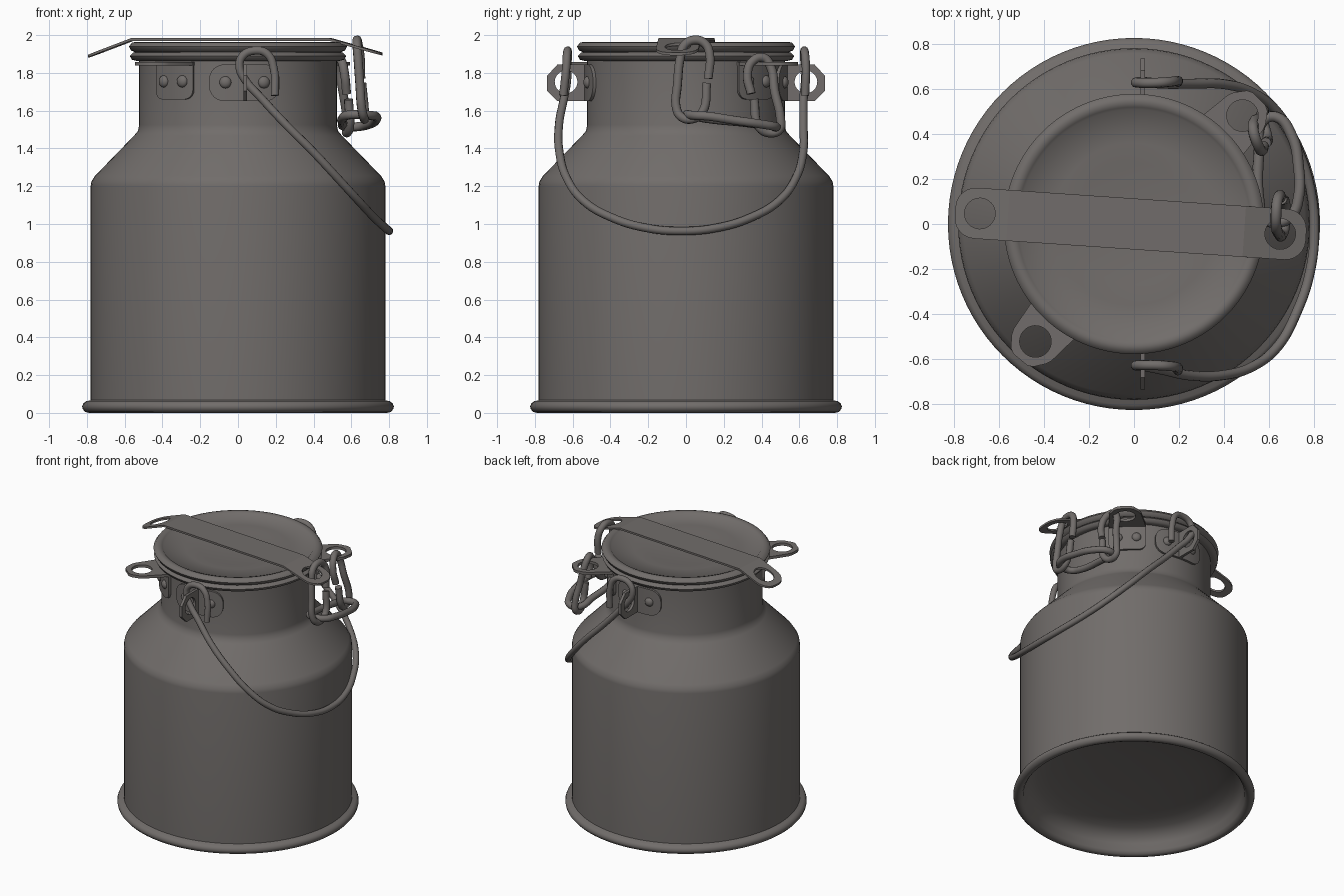
import bpy, bmesh, math
from mathutils import Matrix

if "Cube" in bpy.data.objects:
    bpy.data.objects.remove(bpy.data.objects["Cube"])

metal = bpy.data.materials.new("dull_grey_metal")
metal.diffuse_color = (0.165, 0.152, 0.145, 1)
metal.use_nodes = True
metal.node_tree.nodes["Principled BSDF"].inputs["Base Color"].default_value = metal.diffuse_color


def finish(name, mesh, angle=35):
    """Link a mesh as a named part with metal colour and smooth shading."""
    mesh.materials.clear()
    mesh.materials.append(metal)
    for p in mesh.polygons:
        p.use_smooth = True
        p.material_index = 0
    mesh.set_sharp_from_angle(angle=math.radians(angle))
    ob = bpy.data.objects.new(name, mesh)
    bpy.context.collection.objects.link(ob)
    return ob


def from_bm(name, bm, angle=35):
    bmesh.ops.recalc_face_normals(bm, faces=bm.faces)
    mesh = bpy.data.meshes.new(name)
    bm.to_mesh(mesh)
    bm.free()
    return finish(name, mesh, angle)


def lathe(name, profile, steps=96):
    bm = bmesh.new()
    vs = [bm.verts.new((r, 0, z)) for r, z in profile]
    es = [bm.edges.new(p) for p in zip(vs, vs[1:])]
    bmesh.ops.spin(bm, geom=vs + es, cent=(0, 0, 0), axis=(0, 0, 1),
                   angle=math.tau, steps=steps, use_merge=False)
    bmesh.ops.remove_doubles(bm, verts=bm.verts, dist=1e-4)
    return from_bm(name, bm, 55)


def curve_mesh(cu):
    ob = bpy.data.objects.new("tmp", cu)
    bpy.context.collection.objects.link(ob)
    dg = bpy.context.evaluated_depsgraph_get()
    mesh = bpy.data.meshes.new_from_object(ob.evaluated_get(dg))
    bpy.data.objects.remove(ob)
    return mesh


def wire(name, pts, radius=0.023, cyclic=False):
    cu = bpy.data.curves.new(name, 'CURVE')
    cu.dimensions = '3D'
    cu.bevel_depth, cu.bevel_resolution = radius, 3
    cu.resolution_u, cu.use_fill_caps = 6, True
    sp = cu.splines.new('BEZIER')
    sp.bezier_points.add(len(pts) - 1)
    sp.use_cyclic_u = cyclic
    for bp, p in zip(sp.bezier_points, pts):
        bp.co = p
        bp.handle_left_type = bp.handle_right_type = 'AUTO'
    return finish(name, curve_mesh(cu), 50)


def circle(cx, cy, r, n=32):
    return [(cx + r * math.cos(math.tau * i / n), cy + r * math.sin(math.tau * i / n)) for i in range(n)]


def rounded(x0, x1, y0, y1, radii, n=6):
    """Rounded rectangle; radii in order: right-top, left-top, left-bottom, right-bottom."""
    out = []
    corners = [(x1, y1, -1, -1), (x0, y1, 1, -1), (x0, y0, 1, 1), (x1, y0, -1, 1)]
    for k, ((x, y, sx, sy), r) in enumerate(zip(corners, radii)):
        for i in range(n + 1 if r else 1):
            a = math.pi / 2 * (k + i / n)
            out.append((x + sx * r + r * math.cos(a), y + sy * r + r * math.sin(a)))
    return out


def plate(name, loops, thick, matrix, bends=()):
    """Flat plate with holes; bends are (side, start, slope) folds along local x."""
    cu = bpy.data.curves.new(name, 'CURVE')
    cu.dimensions, cu.fill_mode, cu.extrude = '2D', 'BOTH', thick / 2
    for loop in loops:
        sp = cu.splines.new('POLY')
        sp.points.add(len(loop) - 1)
        sp.use_cyclic_u = True
        for pt, (x, y) in zip(sp.points, loop):
            pt.co = (x, y, 0, 1)
    bm = bmesh.new()
    bm.from_mesh(curve_mesh(cu))
    bmesh.ops.remove_doubles(bm, verts=bm.verts, dist=1e-5)
    for side, start, slope in bends:
        bmesh.ops.bisect_plane(bm, geom=bm.verts[:] + bm.edges[:] + bm.faces[:],
                               plane_co=(side * start, 0, 0), plane_no=(1, 0, 0))
        for v in bm.verts:
            v.co.z -= slope * max(0, side * v.co.x - start)
    bm.transform(matrix)
    return from_bm(name, bm, 30 if not bends else 14)


NECK = 0.523


def wrapped_plate(name, outline, angle, rivet_u, z):
    """Riveted plate following the round neck; outline is (arc length, z)."""
    bm = bmesh.new()
    bm.faces.new([bm.verts.new((u, 0, v)) for u, v in outline])
    for i in range(-8, 9):
        bmesh.ops.bisect_plane(bm, geom=bm.verts[:] + bm.edges[:] + bm.faces[:],
                               plane_co=(i * 0.025, 0, 0), plane_no=(1, 0, 0))
    ext = bmesh.ops.extrude_face_region(bm, geom=bm.faces[:])
    for v in ext['geom']:
        if isinstance(v, bmesh.types.BMVert):
            v.co.y = 0.02
    for v in bm.verts:
        a, r = angle + v.co.x / NECK, NECK - 0.003 + v.co.y
        v.co = (r * math.cos(a), r * math.sin(a), v.co.z)
    from_bm(name, bm)
    for k, u in enumerate(rivet_u):
        a = angle + u / NECK
        bm = bmesh.new()
        bmesh.ops.create_uvsphere(bm, u_segments=16, v_segments=10, radius=0.032)
        bm.transform(Matrix.Rotation(a, 4, 'Z') @ Matrix.Translation((NECK + 0.015, 0, z))
                     @ Matrix.Diagonal((0.7, 1, 1, 1)))
        from_bm(f"{name}_rivet_{k + 1}", bm)


# Can: domed recessed floor, rolled foot, wall, shoulder and neck
lathe("can_body", [(0, 0.205), (0.25, 0.202), (0.45, 0.19), (0.58, 0.172), (0.66, 0.152), (0.715, 0.12),
                   (0.742, 0.075), (0.757, 0.025), (0.77, 0.007), (0.79, 0), (0.81, 0.006), (0.822, 0.02),
                   (0.825, 0.034), (0.819, 0.05), (0.803, 0.062), (0.783, 0.066), (0.78, 0.068),
                   (0.78, 1.20), (0.776, 1.225), (0.757, 1.255), (0.55, 1.468), (0.53, 1.492),
                   (NECK, 1.525), (NECK, 1.87)])

# Lid: dished top with rolled edge, plus the neck rim under it
lathe("lid", [(0, 1.922), (0.15, 1.924), (0.27, 1.935), (0.36, 1.943), (0.508, 1.945),
              (0.518, 1.957), (0.54, 1.964), (0.562, 1.96), (0.577, 1.94), (0.566, 1.918), (0.545, 1.91)])
lathe("neck_rim", [(0.53, 1.912), (0.555, 1.908), (0.573, 1.89), (0.562, 1.87), (0.54, 1.864), (0.51, 1.865)])

# Strap across the lid with folded-down, pierced ends
plate("lid_strap", [rounded(-0.795, 0.765, -0.113, 0.113, [0.09] * 4),
                    circle(-0.685, 0, 0.068), circle(0.65, 0, 0.068)], 0.014,
      Matrix.Translation((0, 0, 1.977)) @ Matrix.Rotation(math.radians(-3.9), 4, 'Z'),
      [(-1, 0.56, 0.38), (1, 0.49, 0.28)])

# Two pierced lugs on the neck, opposite each other
for name, deg in (("front_lug", 230), ("back_lug", 45)):
    a = math.radians(deg)
    wrapped_plate(name, rounded(-0.125, 0.125, 1.66, 1.855, [0, 0, 0.05, 0.05]), a, (-0.062, 0.062), 1.755)
    side = [(0.50, 0.125), (0.56, 0.125), (0.70, 0.11), (0.725, 0.10), (0.772, 0.065), (0.785, 0.04)]
    tab = [(x, -y) for x, y in side] + side[::-1]
    plate(name + "_tab", [tab, circle(0.68, 0, 0.07)], 0.02,
          Matrix.Translation((0, 0, 1.848)) @ Matrix.Rotation(a, 4, 'Z'))

# Bail ears: riveted plate and pierced fin, front and back
for name, s in (("front_ear", -1), ("back_ear", 1)):
    a = s * math.pi / 2
    off = -s * 0.035
    wrapped_plate(name, rounded(off - 0.185, off + 0.185, 1.65, 1.845, [0.08] * 4), a,
                  (off - 0.1, off + 0.1), 1.75)
    fin = [(0.51, 1.65), (0.68, 1.65), (0.735, 1.705), (0.735, 1.785), (0.68, 1.845), (0.51, 1.845)]
    plate(name + "_fin", [fin, circle(0.635, 1.752, 0.06)], 0.02,
          Matrix.Translation((0.038, 0, 0)) @ Matrix.Rotation(a, 4, 'Z') @ Matrix.Rotation(math.pi / 2, 4, 'X'))

# Bail handle hanging to the right, hooked through both ears, swung slightly forward
half = [(0.195, 0.64, 1.68), (0.19, 0.635, 1.82), (0.155, 0.63, 1.90), (0.09, 0.626, 1.918),
        (0.025, 0.626, 1.89), (0.008, 0.628, 1.83), (0.04, 0.63, 1.76), (0.12, 0.634, 1.67),
        (0.25, 0.647, 1.53), (0.40, 0.645, 1.38), (0.53, 0.605, 1.24), (0.64, 0.515, 1.12),
        (0.72, 0.37, 1.035), (0.78, 0.19, 0.98)]
swung = [(x, y, z, 0.025 * min(1, max(0, (1.76 - z) / 0.2))) for x, y, z in half]
path = ([(x, -y - d, z) for x, y, z, d in swung] + [(0.80, -0.025, 0.963)]
        + [(x, y - d, z) for x, y, z, d in swung[::-1]])
wire("bail_handle", path, 0.022)

# Chain of three wire links joining the strap to the back lug
wire("chain_link_strap", [(0.65, 0.118, 1.77), (0.645, 0.125, 1.90), (0.635, 0.10, 1.955),
                          (0.63, 0.045, 1.974), (0.63, -0.01, 1.945), (0.635, -0.03, 1.88),
                          (0.645, -0.045, 1.74), (0.655, -0.05, 1.61), (0.665, -0.025, 1.567), (0.67, 0.03, 1.555),
                          (0.67, 0.085, 1.59), (0.655, 0.11, 1.745)], 0.024)
wire("chain_link_middle", [(0.63, 0.005, 1.58), (0.70, 0.04, 1.575), (0.73, 0.12, 1.57),
                           (0.73, 0.25, 1.55), (0.70, 0.39, 1.53), (0.63, 0.475, 1.515),
                           (0.57, 0.455, 1.515), (0.555, 0.33, 1.535), (0.555, 0.10, 1.56),
                           (0.575, 0.03, 1.575)], 0.024, True)
wire("chain_link_lug", [(0.575, 0.345, 1.69), (0.565, 0.325, 1.79), (0.55, 0.35, 1.86),
                        (0.53, 0.41, 1.88), (0.53, 0.445, 1.84), (0.555, 0.47, 1.70),
                        (0.575, 0.50, 1.56), (0.575, 0.495, 1.50), (0.575, 0.45, 1.482),
                        (0.59, 0.39, 1.51), (0.585, 0.36, 1.66)], 0.024)
